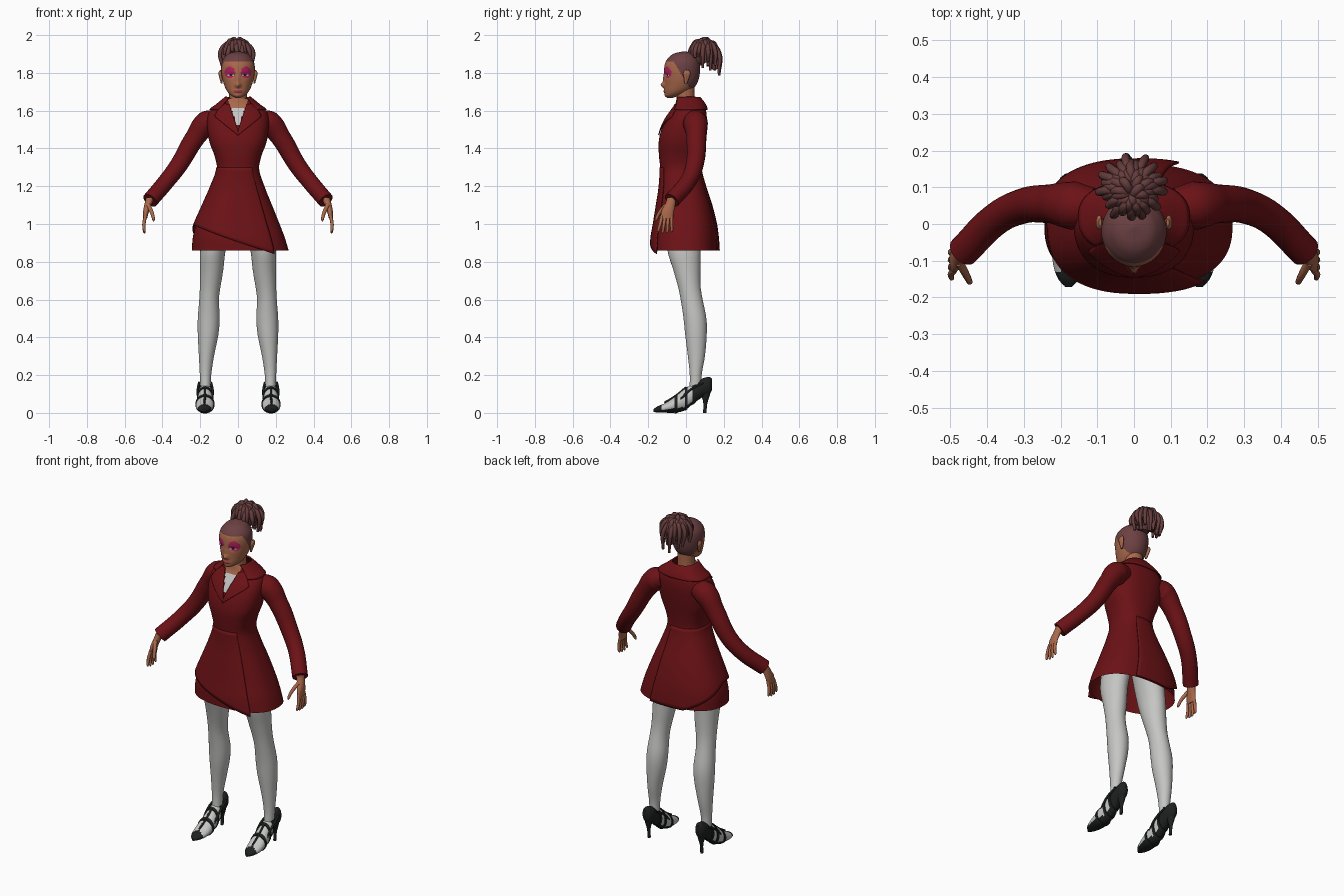
import bpy, bmesh, math, random
from math import sin, cos, pi, radians, exp, hypot

old = bpy.data.objects.get("Cube")
if old:
    bpy.data.objects.remove(old)
random.seed(4)
made = []


def material(name, *rgb):
    m = bpy.data.materials.new(name)
    m.use_nodes = True
    m.diffuse_color = (*rgb, 1)
    m.node_tree.nodes["Principled BSDF"].inputs["Base Color"].default_value = (*rgb, 1)
    return m


RED = material("dark red cloth", .15, .006, .008)
WHITE = material("pale grey", .56, .56, .55)
SKIN = material("brown skin", .40, .14, .07)
SCALP = material("shaved scalp", .15, .052, .055)
HAIR = material("brown hair", .13, .045, .045)
PINK = material("magenta makeup", .45, .015, .11)
LIPS = material("lip red", .36, .045, .065)
BLACK = material("black", .013, .015, .015)


def finish(obj, mats, mirror=False, thick=0):
    for m in mats:
        obj.data.materials.append(m)
    if thick:
        s = obj.modifiers.new("thickness", "SOLIDIFY")
        s.thickness, s.offset = thick, 0
    if mirror:
        obj.modifiers.new("mirror", "MIRROR").use_mirror_merge = False
    made.append(obj)
    return obj


def from_bmesh(name, bm, mats, paint=None, **kw):
    bmesh.ops.recalc_face_normals(bm, faces=bm.faces)
    bm.normal_update()
    if paint:
        for f in bm.faces:
            f.material_index = paint(f.calc_center_median(), f.normal)
    me = bpy.data.meshes.new(name)
    bm.to_mesh(me)
    bm.free()
    obj = bpy.data.objects.new(name, me)
    bpy.context.collection.objects.link(obj)
    return finish(obj, mats, **kw)


def at(rows, s):
    """Smoothly interpolate section rows (station, centre x, half width, low, high)."""
    s = min(max(s, rows[0][0]), rows[-1][0])
    last = len(rows) - 1
    i = max(k for k in range(last) if rows[k][0] <= s)
    a, b = rows[i], rows[i + 1]
    h = b[0] - a[0]
    u = (s - a[0]) / h

    def slope(k, j):
        p, q = rows[max(k - 1, 0)], rows[min(k + 1, last)]
        return (q[j] - p[j]) / (q[0] - p[0]) * h
    return [a[j] * (2*u**3 - 3*u*u + 1) + b[j] * (3*u*u - 2*u**3)
            + slope(i, j) * (u**3 - 2*u*u + u) + slope(i + 1, j) * (u**3 - u*u)
            for j in range(1, 5)]


def ring_point(rows, s, t, n=2, off=0):
    cx, rx, lo, hi = at(rows, s)
    c, d = cos(t), sin(t)
    return (cx + (rx + off) * math.copysign(abs(c) ** (2 / n), c),
            (lo + hi) / 2 + ((hi - lo) / 2 + off) * math.copysign(abs(d) ** (2 / n), d))


def loft(name, rows, mats, n=2, seg=32, steps=28, axis="z", warp=None, cap=True,
         off=0, span=None, **kw):
    bm = bmesh.new()
    lo, hi = span or (rows[0][0], rows[-1][0])
    rings = []
    for k in range(steps + 1):
        s = lo + (hi - lo) * (1 - cos(pi * k / steps)) / 2
        ring = []
        for i in range(seg):
            x, w = ring_point(rows, s, 2 * pi * i / seg, n, off)
            p = (x, w, s) if axis == "z" else (x, s, w)
            ring.append(bm.verts.new(warp(*p) if warp else p))
        rings.append(ring)
    for a, b in zip(rings, rings[1:]):
        for i in range(seg):
            j = (i + 1) % seg
            bm.faces.new((a[i], a[j], b[j], b[i]))
    if cap:
        bm.faces.new(rings[0])
        bm.faces.new(rings[-1])
    return from_bmesh(name, bm, mats, **kw)


def sheet(name, fn, nu, nv, mats, **kw):
    bm = bmesh.new()
    v = [[bm.verts.new(fn(i / nu, j / nv)) for j in range(nv + 1)] for i in range(nu + 1)]
    for i in range(nu):
        for j in range(nv):
            bm.faces.new((v[i][j], v[i+1][j], v[i+1][j+1], v[i][j+1]))
    return from_bmesh(name, bm, mats, **kw)


def tubes(name, paths, mat, res=3, **kw):
    cu = bpy.data.curves.new(name, "CURVE")
    cu.dimensions = "3D"
    cu.bevel_depth, cu.bevel_resolution, cu.resolution_u = 1, res, 6
    cu.use_fill_caps = True
    for path in paths:
        sp = cu.splines.new("BEZIER")
        sp.bezier_points.add(len(path) - 1)
        for bp, (x, y, z, r) in zip(sp.bezier_points, path):
            bp.co, bp.radius = (x, y, z), r
            bp.handle_left_type = bp.handle_right_type = "AUTO"
    obj = bpy.data.objects.new(name, cu)
    bpy.context.collection.objects.link(obj)
    bpy.ops.object.select_all(action="DESELECT")
    obj.select_set(True)
    bpy.context.view_layer.objects.active = obj
    bpy.ops.object.convert(target="MESH")
    return finish(bpy.context.view_layer.objects.active, [mat], **kw)


# Coat body with the open neckline painted in
coat = [(.86, .012, .256, -.175, .163), (.93, .004, .243, -.173, .16), (1, 0, .22, -.163, .152),
        (1.1, 0, .18, -.15, .13), (1.2, 0, .14, -.138, .1), (1.29, 0, .112, -.136, .08),
        (1.36, 0, .124, -.143, .085), (1.43, 0, .15, -.145, .096), (1.5, 0, .162, -.13, .106),
        (1.56, 0, .162, -.102, .11), (1.6, 0, .147, -.075, .106), (1.63, 0, .105, -.058, .094),
        (1.665, 0, .058, -.05, .065)]
N = 2.4


def neckline(c, n):
    if c.y < 0 and abs(c.x) < .33 * (c.z - 1.495):
        return 1 if c.z < 1.615 else 2
    return 0


loft("coat_body", coat, [RED, WHITE, SKIN], n=N, seg=96, steps=80, cap=False, paint=neckline)


# Wrapped outer skirt panel with a slanted hem
def wrap(u, v):
    d = -52 - 238 * u
    x = ring_point(coat, .93, radians(d), N)[0]
    hem = .84 + (.17 - x) * .38 if d > -180 else .99 - .13 * min(1, (-180 - d) / 70)
    z = hem + (1.3 - hem) * v
    return (*ring_point(coat, z, radians(d), N, .001 + .012 * (1 - v)), z)


sheet("skirt_wrap", wrap, 60, 20, [RED], thick=.006)


# Lapels and collar
def lapel(u, v):
    z = 1.47 + .165 * v
    inner = max(0, .33 * (z - 1.495))
    outer = max(inner + .001, min((z - 1.47) * 1.25, .125 - (z - 1.57) * .6))
    x = inner + (outer - inner) * u
    cx, rx, lo, hi = at(coat, z)
    return (x, (lo + hi) / 2 - (hi - lo) / 2 * max(0, 1 - (x / rx) ** N) ** (1 / N) - .006, z)


def collar(u, v):
    z = 1.605 + .06 * v
    return (*ring_point(coat, z, radians(-50 + 280 * u), N, .008), z + .006 * v)


sheet("lapel", lapel, 10, 16, [RED], mirror=True, thick=.006)
sheet("collar", collar, 40, 8, [RED], thick=.007)

# Sleeves and hands
tubes("sleeve", [[(.11, .045, 1.55, .053), (.165, .05, 1.533, .066), (.225, .055, 1.46, .053),
                  (.315, .045, 1.31, .047), (.38, .01, 1.225, .044), (.465, -.075, 1.125, .043)]],
      RED, res=8, mirror=True)
loft("palm", [(1.03, .492, .011, -.135, -.07), (1.07, .486, .016, -.13, -.063),
              (1.11, .474, .02, -.108, -.055), (1.14, .464, .022, -.1, -.05)],
     [SKIN], seg=20, steps=10, mirror=True)
fingers = []
for i in range(4):
    fingers.append([(.49, -.127 + .017 * i, 1.045, .009), (.498, -.137 + .02 * i, 1, .009),
                    (.496, -.147 + .024 * i, .965 - .008 * sin(pi * i / 3), .007),
                    (.494, -.149 + .024 * i, .957 - .008 * sin(pi * i / 3), .003)])
fingers.append([(.475, -.105, 1.1, .012), (.456, -.14, 1.06, .01), (.447, -.158, 1.025, .008),
                (.446, -.161, 1.015, .003)])
tubes("fingers", fingers, SKIN, mirror=True)

# Stockinged legs
loft("leg", [(.12, .172, .027, .018, .082), (.2, .172, .03, .02, .083), (.3, .167, .04, .01, .1),
             (.42, .158, .055, -.005, .11), (.5, .155, .058, -.013, .108),
             (.6, .153, .052, -.028, .088), (.66, .148, .054, -.04, .078),
             (.75, .14, .061, -.065, .076), (.86, .133, .067, -.098, .078),
             (1.05, .1, .075, -.11, .09)], [WHITE], steps=40, mirror=True)

# Two-tone heeled shoes
shoe = [(-.172, .178, .008, .005, .02), (-.15, .178, .028, .002, .035), (-.11, .177, .043, .001, .052),
        (-.06, .175, .047, .001, .085), (-.01, .174, .041, .012, .125), (.04, .173, .036, .05, .155),
        (.09, .174, .034, .085, .183), (.125, .175, .026, .1, .19), (.138, .175, .01, .12, .18)]


def two_tone(c, n):
    toe = c.y < -.115 - .5 * abs(c.x - .178)
    return 1 if toe or c.y > .05 or n.z < -.5 else 0


loft("shoe", shoe, [WHITE, BLACK], steps=50, axis="y", paint=two_tone, mirror=True)
for i, y in enumerate((-.06, -.005, .035)):
    loft("shoe_strap_%d" % (i + 1), shoe, [BLACK], steps=4, axis="y", off=.004,
         span=(y, y + .014), mirror=True)
tubes("ankle_strap", [[(.21, -.04, .06, .006), (.213, .02, .12, .006), (.206, .09, .16, .006)],
                      [(.137, -.04, .06, .006), (.134, .02, .12, .006), (.142, .09, .16, .006)],
                      [(.177, -.115, .054, .005), (.175, -.055, .09, .006), (.174, 0, .135, .006)]],
      BLACK, mirror=True)
loft("shoe_heel", [(0, .175, .009, .09, .108), (.05, .175, .009, .092, .113),
                   (.09, .175, .018, .082, .125), (.13, .175, .024, .07, .134)],
     [BLACK], seg=16, steps=12, mirror=True)

# Neck and head
loft("neck", [(1.58, 0, .055, -.048, .05), (1.66, 0, .047, -.05, .045), (1.735, 0, .05, -.06, .046)],
     [SKIN], steps=12)


def bump(x, z, x0, z0, wx, wz):
    return exp(-((x - x0) / wx) ** 2 - ((z - z0) / wz) ** 2)


def features(x, y, z):
    if y < -.04:
        y -= .019 * bump(x, z, 0, 1.735, .014, .014) + .008 * bump(x, z, 0, 1.765, .011, .025)
        y -= .007 * bump(x, z, 0, 1.702, .02, .008) + .004 * bump(x, z, 0, 1.68, .02, .01)
        y += .007 * bump(abs(x), z, .037, 1.787, .018, .012)
    return x, y, z


def face_paint(c, n):
    x = abs(c.x)

    def inside(x0, z0, rx, rz):
        return hypot((x - x0) / rx, (c.z - z0) / rz) < 1
    if c.y < -.04:
        if inside(.037, 1.787, .0065, .0065):
            return 4
        if inside(.037, 1.787, .017, .0065):
            return 5
        if inside(.043, 1.803, .028, .03):
            return 2
        if inside(0, 1.702, .023, .008):
            return 3
    if c.z > 1.86 or (c.z > 1.7 and c.y > .03 - .6 * (c.z - 1.7)):
        return 1
    return 0


loft("head", [(1.668, 0, .012, -.1, -.07), (1.68, 0, .036, -.109, -.03), (1.7, 0, .056, -.112, .015),
              (1.73, 0, .071, -.113, .05), (1.77, 0, .083, -.114, .068), (1.82, 0, .089, -.116, .075),
              (1.86, 0, .084, -.107, .07), (1.89, 0, .064, -.083, .052), (1.905, 0, .043, -.056, .032),
              (1.914, 0, .006, -.014, -.002)],
     [SKIN, SCALP, PINK, LIPS, BLACK, WHITE], seg=128, steps=90, warp=features, paint=face_paint)
loft("ear", [(1.745, .086, .005, -.008, .006), (1.775, .091, .008, -.012, .018),
             (1.8, .095, .009, -.015, .024), (1.815, .092, .004, -.005, .014)],
     [SKIN], seg=16, steps=12, mirror=True)

# Bundle of thick hair locks gathered on the crown
loft("hair_core", [(1.85, -.005, .035, .03, .1), (1.92, -.005, .06, .04, .145),
                   (1.972, -.005, .025, .07, .115)], [HAIR], seg=20, steps=12)
locks, count = [], 46
for k in range(count):
    a = k * 2.4
    r = .03 + .05 * math.sqrt(k / count) + random.uniform(-.006, .006)
    z = 1.984 - .7 * (r - .03) + random.uniform(-.008, .004)
    drop = .025 + .03 * sin(a) + random.uniform(0, .05)
    dx, dy = cos(a), sin(a)
    swirl = random.uniform(-.012, .012)
    locks.append([(-.005 + .02 * dx, .07 + .02 * dy, 1.895, .011),
                  (-.007 + .6 * r * dx, .095 + .6 * r * dy, z, .012),
                  (-.007 + r * dx * 1.08, .095 + r * dy, z - .035, .012),
                  (-.007 + r * dx + swirl, .095 + r * dy, z - .05 - max(drop, 0), .007)])
tubes("hair_locks", locks, HAIR)

# Smooth shading that keeps hard edges
bpy.ops.object.select_all(action="DESELECT")
for o in made:
    o.select_set(True)
bpy.context.view_layer.objects.active = made[0]
bpy.ops.object.shade_smooth_by_angle(angle=radians(50))
